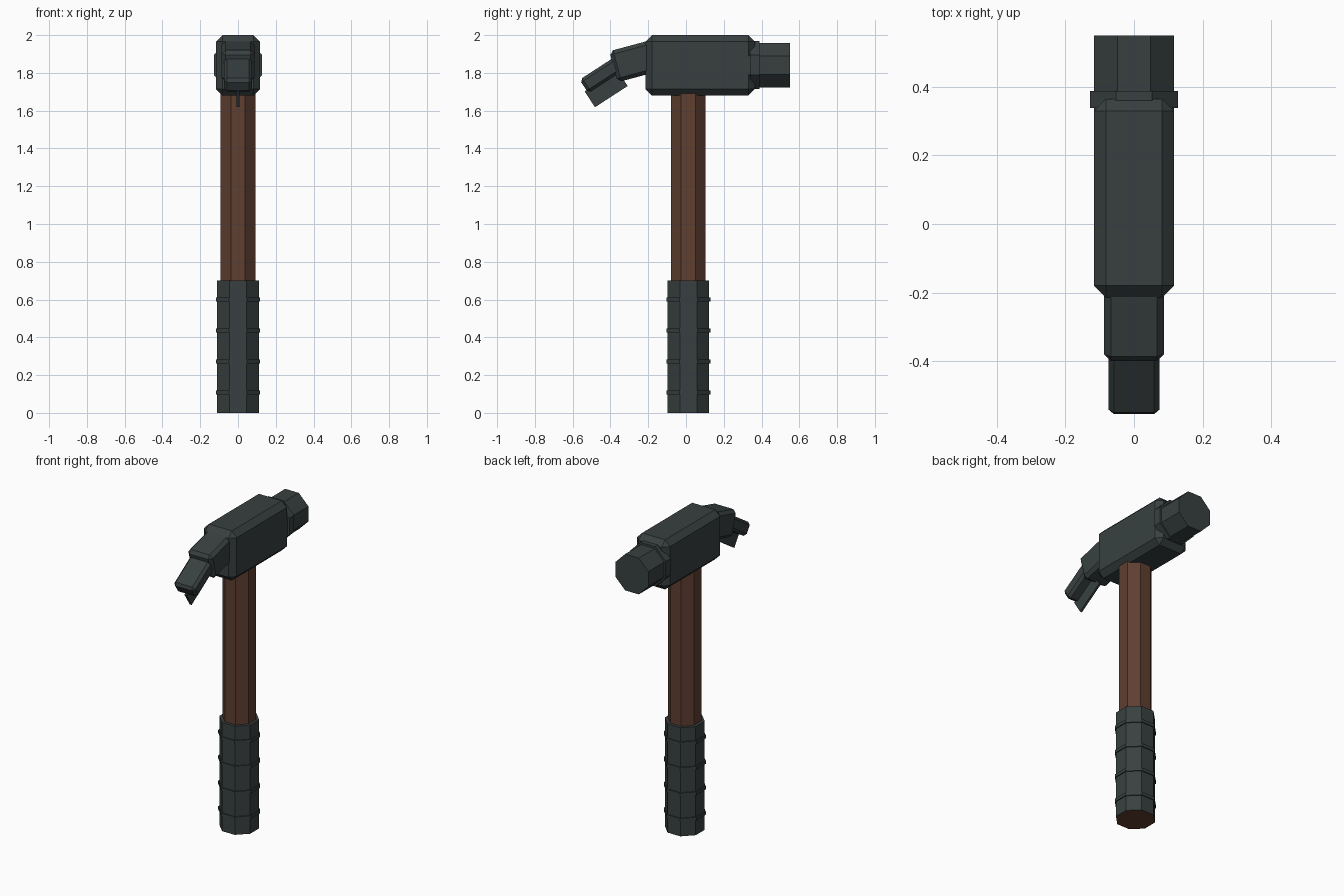
import bpy, bmesh, math
from mathutils import Matrix, Vector

if "Cube" in bpy.data.objects:
    bpy.data.objects.remove(bpy.data.objects["Cube"], do_unlink=True)


def material(name, rgb):
    m = bpy.data.materials.new(name)
    m.use_nodes = True
    m.diffuse_color = (*rgb, 1)
    m.node_tree.nodes["Principled BSDF"].inputs["Base Color"].default_value = (*rgb, 1)
    return m


dark_steel = material("dark_steel", (0.040, 0.051, 0.051))
brown_wood = material("brown_wood", (0.115, 0.049, 0.030))


def finish(name, bm, *mats):
    mesh = bpy.data.meshes.new(name)
    bm.to_mesh(mesh)
    bm.free()
    for m in mats:
        mesh.materials.append(m)
    ob = bpy.data.objects.new(name, mesh)
    bpy.context.collection.objects.link(ob)
    return ob


def octagon(name, half_width, length, centre, mats, along_y=False):
    """Eight-sided prism with flats facing the axes."""
    bm = bmesh.new()
    r = half_width / math.cos(math.pi / 8)
    bmesh.ops.create_cone(bm, cap_ends=True, segments=8, radius1=r, radius2=r, depth=length)
    turn = Matrix.Rotation(math.pi / 8, 4, 'Z')
    if along_y:
        turn = Matrix.Rotation(math.pi / 2, 4, 'X') @ turn
    bm.transform(Matrix.Translation(centre) @ turn)
    bm.normal_update()
    if len(mats) > 1:  # second colour on the underside
        for f in bm.faces:
            f.material_index = int(f.normal.z < -0.9)
    return finish(name, bm, *mats)


def block(name, size, centre, tilt=0, bevel=0):
    """Box tilted about x, with chamfered edges."""
    bm = bmesh.new()
    bmesh.ops.create_cube(bm, size=1)
    bm.transform(Matrix.Diagonal((*size, 1)))
    if bevel:
        bmesh.ops.bevel(bm, geom=bm.edges[:], offset=bevel, segments=1,
                        affect='EDGES', profile=0.5)
    bm.transform(Matrix.Translation(centre) @ Matrix.Rotation(math.radians(tilt), 4, 'X'))
    return finish(name, bm, dark_steel)


# Handle and ribbed grip
AXIS_Y = 0.0125
octagon("handle", 0.092, 1.65, (0, AXIS_Y, 0.895), [brown_wood])
octagon("grip", 0.11, 0.70, (0, AXIS_Y, 0.35), [dark_steel, brown_wood])
for i in range(4):
    octagon(f"grip_ring_{i + 1}", 0.116, 0.02, (0, AXIS_Y, 0.108 + i * 0.164), [dark_steel])

# Head body, collar and striking face
block("head_body", (0.234, 0.58, 0.32), (0, 0.075, 1.84), bevel=0.035)
octagon("collar", 0.128, 0.05, (0, 0.364, 1.842), [dark_steel], along_y=True)
octagon("striking_face", 0.117, 0.24, (0, 0.43, 1.84), [dark_steel], along_y=True)

# Claw: two bent sections with a thin fin underneath
block("claw_base", (0.174, 0.25, 0.17), (0, -0.263, 1.865), 15, 0.02)
block("claw_tip", (0.15, 0.22, 0.085), (0, -0.448, 1.788), 33, 0.016)
slope = Matrix.Rotation(math.radians(33), 3, 'X')
fin_centre = Vector((0, -0.448, 1.788)) + slope @ Vector((0, -0.018, -0.074))
block("claw_fin", (0.014, 0.206, 0.1), fin_centre, 33)
